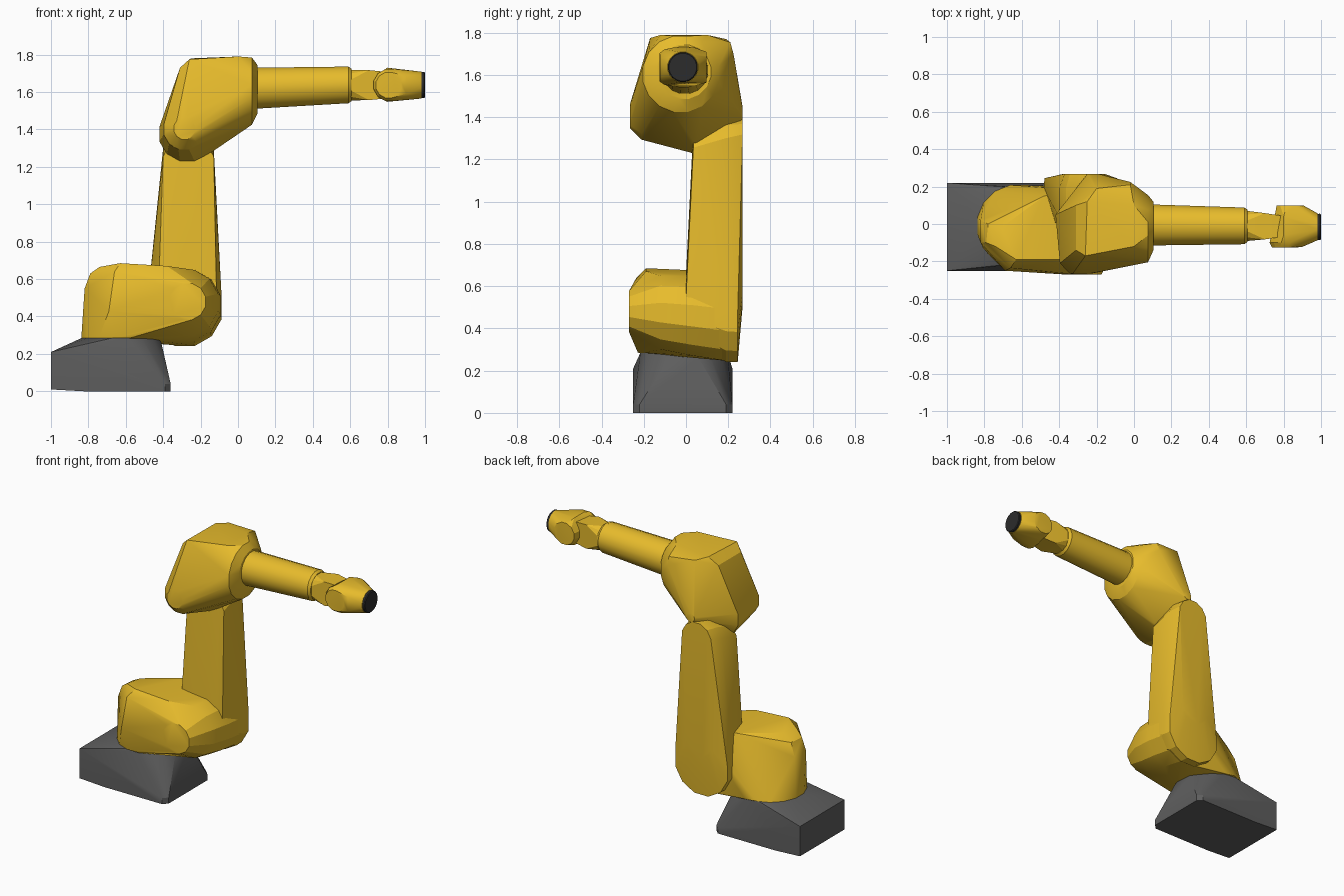
import bpy, bmesh
from math import sin, cos, pi, radians
from mathutils import Vector

if "Cube" in bpy.data.objects:
    bpy.data.objects.remove(bpy.data.objects["Cube"])


def material(name, rgb):
    m = bpy.data.materials.new(name)
    m.diffuse_color = (*rgb, 1)
    m.use_nodes = True
    m.node_tree.nodes["Principled BSDF"].inputs["Base Color"].default_value = m.diffuse_color
    return m


YELLOW = material("yellow_paint", (0.80, 0.50, 0.025))
GREY = material("dark_grey", (0.11, 0.11, 0.11))
BLACK = material("black", (0.025, 0.025, 0.025))


def ring(axis, centre, r, n=12, squash=1.0):
    """Points on a circle perpendicular to the given axis."""
    pts = []
    for i in range(n):
        a = 2 * pi * (i + 0.5) / n
        u, v = r * cos(a), r * squash * sin(a)
        off = {"x": (0, u, v), "y": (u, 0, v), "z": (u, v, 0)}[axis]
        pts.append(Vector(centre) + Vector(off))
    return pts


def hull(name, pts, mat, angle=25):
    """Solid wrapped tightly around the points."""
    bm = bmesh.new()
    for p in pts:
        bm.verts.new(p)
    res = bmesh.ops.convex_hull(bm, input=bm.verts[:])
    junk = {g for g in res["geom_interior"] + res["geom_unused"]
            if isinstance(g, bmesh.types.BMVert) and g.is_valid}
    bmesh.ops.delete(bm, geom=list(junk), context="VERTS")
    bmesh.ops.dissolve_limit(bm, angle_limit=radians(1), verts=bm.verts[:], edges=bm.edges[:])
    bmesh.ops.recalc_face_normals(bm, faces=bm.faces[:])
    me = bpy.data.meshes.new(name)
    bm.to_mesh(me)
    bm.free()
    me.materials.append(mat)
    ob = bpy.data.objects.new(name, me)
    bpy.context.collection.objects.link(ob)
    bpy.ops.object.select_all(action="DESELECT")
    ob.select_set(True)
    bpy.context.view_layer.objects.active = ob
    bpy.ops.object.shade_smooth_by_angle(angle=radians(angle))
    return ob


# Base: box footprint rising to a round turntable
base = ring("z", (-0.63, -0.01, 0.285), 0.21, 16)
for y, s in ((-0.25, 1), (0.22, -1)):
    base += [(-1, y, 0.01), (-1, y, 0.21), (-0.82, y, 0)]
    for z in (0, 0.04):
        base += [(-0.39, y, z), (-0.36, y + 0.03 * s, z)]
base += [(-0.41, -0.08, 0.26), (-0.41, 0.06, 0.26)]
hull("base", base, GREY)

# Shoulder: turntable ring, crown and sideways joint
shoulder = ring("z", (-0.62, -0.01, 0.285), 0.222, 16)
shoulder += [(-0.82, -0.1, 0.55), (-0.82, 0.02, 0.55), (-0.79, -0.1, 0.63),
             (-0.78, 0.0, 0.63), (-0.74, -0.12, 0.665), (-0.71, -0.02, 0.67),
             (-0.63, -0.19, 0.685), (-0.66, -0.235, 0.64), (-0.69, -0.25, 0.43),
             (-0.48, 0.15, 0.67), (-0.38, -0.19, 0.67)]
shoulder += ring("y", (-0.27, -0.27, 0.48), 0.10)
shoulder += ring("y", (-0.28, -0.12, 0.475), 0.18)
shoulder += ring("y", (-0.28, 0.03, 0.46), 0.195)
shoulder += ring("y", (-0.29, 0.19, 0.44), 0.20)
hull("shoulder", shoulder, YELLOW)

# Upper arm: offset link between shoulder and elbow joints
upper_arm = ring("y", (-0.27, 0.0, 0.50), 0.16)
upper_arm += ring("y", (-0.285, 0.19, 0.44), 0.205)
upper_arm += ring("y", (-0.285, 0.245, 0.435), 0.20)
upper_arm += ring("y", (-0.28, 0.268, 0.60), 0.10)
upper_arm += ring("y", (-0.265, 0.035, 1.22), 0.14)
upper_arm += ring("y", (-0.265, 0.19, 1.265), 0.14)
upper_arm += ring("y", (-0.265, 0.268, 1.29), 0.11)
hull("upper_arm", upper_arm, YELLOW)

# Elbow housing: sideways joint blended into the forearm mouth
elbow = ring("y", (-0.285, -0.265, 1.405), 0.06)
elbow += ring("y", (-0.29, -0.21, 1.40), 0.11)
elbow += ring("y", (-0.27, 0.05, 1.375), 0.155)
elbow += ring("y", (-0.22, 0.268, 1.42), 0.03)
elbow += ring("x", (0.075, -0.025, 1.605), 0.183, 16)
elbow += ring("x", (0.105, -0.01, 1.615), 0.13, 16)
elbow += [(-0.31, -0.14, 1.73), (-0.31, 0.1, 1.73), (-0.26, -0.17, 1.775),
          (-0.25, 0.12, 1.78), (-0.02, 0.21, 1.755), (-0.02, 0.225, 1.70),
          (-0.2, 0.19, 1.77), (0.0, 0.10, 1.79), (0.0, -0.12, 1.79)]
hull("elbow_housing", elbow, YELLOW)

# Forearm tube with chamfered end rim
forearm = ring("x", (0.08, -0.005, 1.62), 0.112, 16)
forearm += ring("x", (0.585, -0.01, 1.638), 0.10, 16)
hull("forearm", forearm, YELLOW)
rim = ring("x", (0.575, -0.01, 1.638), 0.10, 16)
rim += ring("x", (0.59, -0.01, 1.638), 0.10, 16)
rim += ring("x", (0.607, -0.01, 1.638), 0.088, 16)
hull("forearm_rim", rim, YELLOW)

# Wrist neck tapering into the wrist joint
neck = ring("x", (0.59, -0.01, 1.637), 0.085, 12)
neck += [(x, y, z) for x, w, h in ((0.70, 0.07, 0.08), (0.80, 0.055, 0.07))
         for y in (-0.012 - w, -0.012 + w) for z in (1.637 - h, 1.637 + h)]
hull("wrist_neck", neck, YELLOW)

# Wrist: joint barrel merged with the tool mount
wrist = ring("y", (0.805, -0.125, 1.637), 0.07)
wrist += ring("y", (0.81, -0.10, 1.637), 0.088)
wrist += ring("y", (0.835, 0.098, 1.637), 0.075)
wrist += [(0.80, y, z) for y in (-0.06, 0.04) for z in (1.548, 1.73)]
wrist += [(0.90, y, z) for y in (-0.122, 0.095) for z in (1.59, 1.685)]
wrist += ring("x", (0.982, -0.015, 1.637), 0.073, 16)
hull("wrist", wrist, YELLOW)

# Tool flange disc
flange = ring("x", (0.975, -0.015, 1.637), 0.07, 20) + ring("x", (0.995, -0.015, 1.637), 0.071, 20)
flange += ring("x", (1.0, -0.015, 1.637), 0.066, 20)
hull("tool_flange", flange, BLACK)
